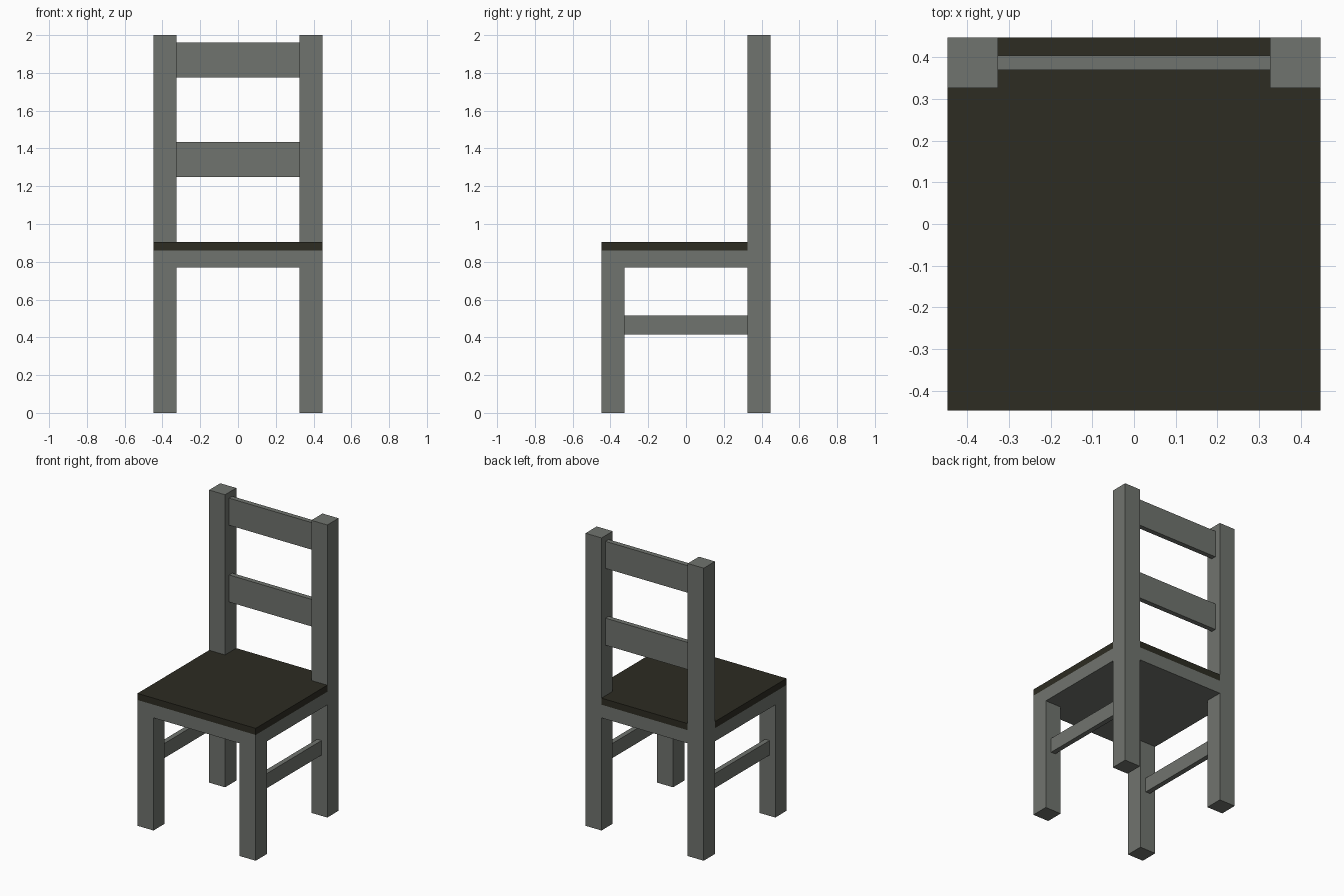
import bpy, bmesh

cube = bpy.data.objects.get("Cube")
if cube:
    bpy.data.objects.remove(cube, do_unlink=True)

OUT, INN = 0.447, 0.326            # outer and inner faces of the legs
APRON_Z, SEAT_Z, TOP_Z = 0.77, 0.86, 0.905


def make_material(name, rgb):
    mat = bpy.data.materials.new(name)
    mat.use_nodes = True
    color = (*rgb, 1)
    mat.diffuse_color = color
    mat.node_tree.nodes["Principled BSDF"].inputs["Base Color"].default_value = color
    return mat


grey = make_material("grey paint", (0.163, 0.173, 0.156))
dark = make_material("dark seat", (0.026, 0.025, 0.016))


def prism(name, outline, z0, z1, mat):
    """Extrude an outline in plan from z0 up to z1."""
    bm = bmesh.new()
    base = bm.faces.new([bm.verts.new((x, y, z0)) for x, y in outline])
    top = bmesh.ops.extrude_face_region(bm, geom=[base])["geom"]
    verts = [v for v in top if isinstance(v, bmesh.types.BMVert)]
    bmesh.ops.translate(bm, verts=verts, vec=(0, 0, z1 - z0))
    bmesh.ops.recalc_face_normals(bm, faces=bm.faces)
    mesh = bpy.data.meshes.new(name)
    bm.to_mesh(mesh)
    bm.free()
    mesh.materials.append(mat)
    obj = bpy.data.objects.new(name, mesh)
    bpy.context.collection.objects.link(obj)
    return obj


def box(name, x, y, z, mat):
    outline = [(x[0], y[0]), (x[1], y[0]), (x[1], y[1]), (x[0], y[1])]
    return prism(name, outline, *z, mat)


# Legs and side stretchers, one set per side
mid, half = (OUT + INN) / 2, 0.017
for side, s in (("left", 1), ("right", -1)):
    leg_x = sorted((s * INN, s * OUT))
    box(f"front_leg_{side}", leg_x, (-OUT, -INN), (0, APRON_Z), grey)
    box(f"back_post_{side}", leg_x, (INN, OUT), (0, 2), grey)
    box(f"side_stretcher_{side}", (s * mid - half, s * mid + half),
        (-INN, INN), (0.415, 0.515), grey)

# Seat frame and seat panel, notched around the back posts
notched = [(-OUT, -OUT), (OUT, -OUT), (OUT, INN), (INN, INN),
           (INN, OUT), (-INN, OUT), (-INN, INN), (-OUT, INN)]
prism("seat_frame", notched, APRON_Z, SEAT_Z, grey)
prism("seat", notched, SEAT_Z, TOP_Z, dark)

# Backrest slats
for label, z in (("lower", 1.25), ("upper", 1.775)):
    box(f"back_slat_{label}", (-INN, INN), (mid - half, mid + half), (z, z + 0.185), grey)
